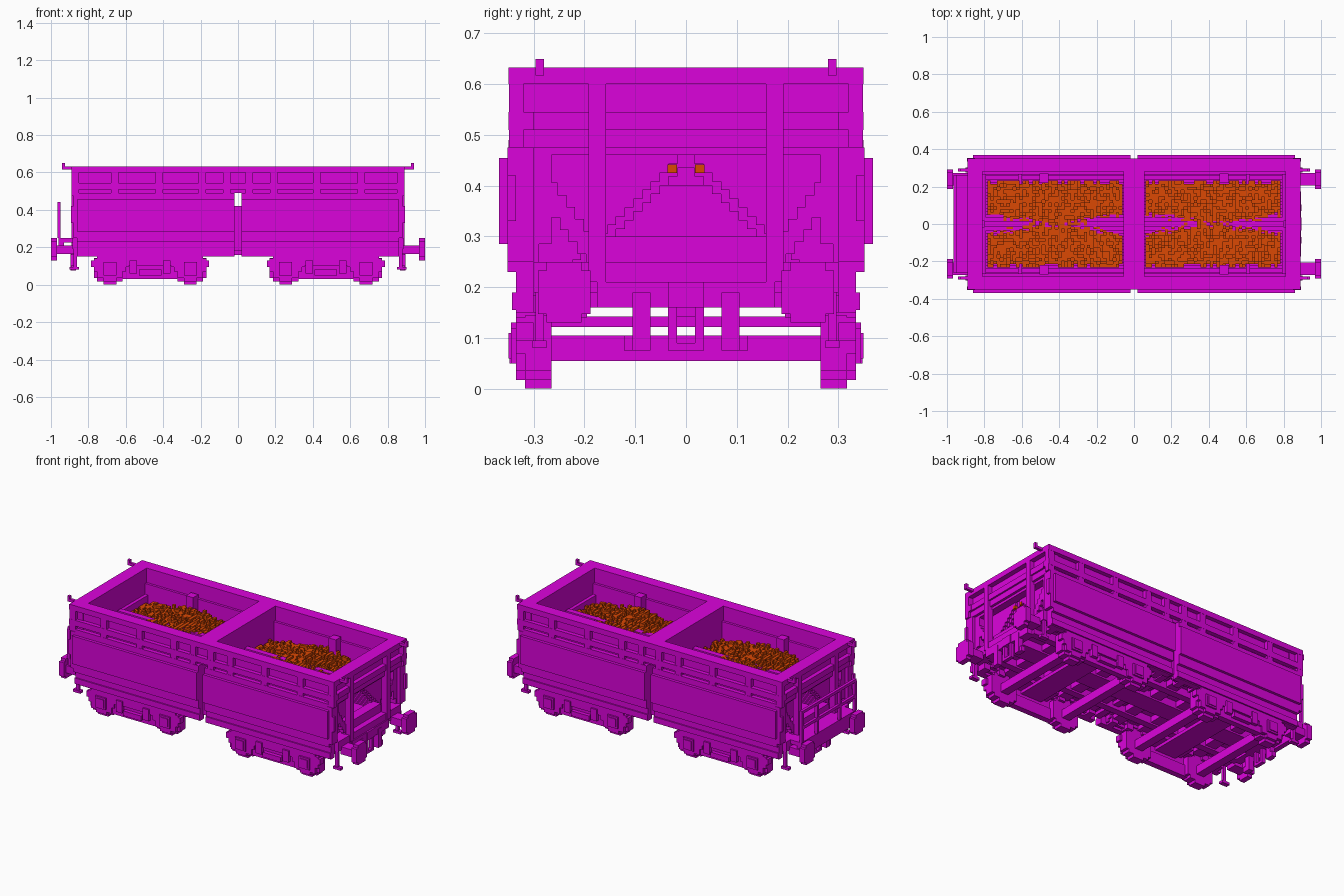
import bpy
import math
import random
from itertools import product

random.seed(4)
if "Cube" in bpy.data.objects:
    bpy.data.objects.remove(bpy.data.objects["Cube"], do_unlink=True)

STEP = 0.0172      # edge of the smallest block
RIM_TOP = 0.633
parts = {}


def material(name, colour):
    mat = bpy.data.materials.new(name)
    mat.use_nodes = True
    mat.diffuse_color = colour
    mat.node_tree.nodes["Principled BSDF"].inputs["Base Color"].default_value = colour
    return mat


paint = material("magenta_paint", (0.71, 0.001, 0.71, 1))
ore = material("orange_ore", (0.71, 0.065, 0.001, 1))


def box(name, x, y, z, flip=""):
    """Add a block to a part, with mirrored copies across the named axes."""
    verts, faces = parts.setdefault(name, ([], []))
    x_signs = (1, -1) if "x" in flip else (1,)
    y_signs = (1, -1) if "y" in flip else (1,)
    for sx, sy in product(x_signs, y_signs):
        xs, ys = sorted(sx * v for v in x), sorted(sy * v for v in y)
        base = len(verts)
        verts.extend(product(xs, ys, z))
        for face in ("0132", "4675", "0451", "2376", "0264", "1573"):
            faces.append([base + int(corner) for corner in face])


def around(centre, half):
    return (centre - half, centre + half)


def disc(name, axis, span, centre, height, radius, flip=""):
    """Stepped round disc made of stacked rows."""
    rows = round(2 * radius / STEP)
    thick = 2 * radius / rows
    for i in range(rows):
        low = -radius + i * thick
        half = math.sqrt(radius ** 2 - (low + thick / 2) ** 2)
        half = max(STEP, round(half / STEP) * STEP)
        level = (height + low, height + low + thick)
        across = around(centre, half)
        if axis == "x":
            box(name, span, across, level, flip)
        else:
            box(name, across, span, level, flip)


# Top rim, cross bar and end hooks
box("top_rim", x=(-.89, .89), y=(.28, .35), z=(.60, RIM_TOP), flip="y")
box("top_rim", x=(.81, .89), y=(-.28, .28), z=(.60, RIM_TOP), flip="x")
box("cross_bar", x=(-.055, .055), y=(-.28, .28), z=(.50, RIM_TOP))
box("rim_hook", x=(.89, .94), y=(.28, .297), z=(.617, RIM_TOP), flip="xy")
box("rim_hook", x=(.925, .94), y=(.28, .297), z=(RIM_TOP, .65), flip="xy")

# Upper side walls with ledge and ribs
box("upper_side", x=(-.86, .86), y=(.28, .325), z=(.545, .60), flip="y")
box("upper_side", x=(-.86, .86), y=(.265, .325), z=(.49, .545), flip="y")
box("side_ledge", x=(-.89, .89), y=(.30, .35), z=(.51, .545), flip="y")
for centre in (.06, .19, .42, .66, .87):
    box("side_rib", around(centre, .02), y=(.32, .349), z=(.545, .60), flip="xy")
    box("side_rib", around(centre, .02), y=(.32, .349), z=(.475, .51), flip="xy")

# Lower side doors, stepped inward towards the bottom
for inner, outer, bottom, top in (
    (.265, .35, .455, .49),
    (.265, .368, .285, .455),
    (.29, .352, .23, .285),
    (.30, .335, .15, .23),
):
    box("side_door", x=(.02, .86), y=(inner, outer), z=(bottom, top), flip="xy")
box("door_seam", x=(.02, .86), y=(.30, .343), z=(.155, .19), flip="xy")
for i in range(8):
    box("door_lug", around(.08 + i * .105, .02), y=(.25, .30), z=(.15, .185), flip="xy")

# Hopper ends above the ridge floor, bulkheads and filler between the bays
box("bulkhead", x=(.02, .055), y=(-.30, .30), z=(.20, .42), flip="x")
box("bulkhead", x=(.02, .055), y=(-.28, .28), z=(.42, .52), flip="x")
box("bay_filler", x=(-.02, .02), y=(-.31, .31), z=(.18, .42))
box("under_wall", x=(.60, .62), y=(-.27, .27), z=(.20, .40), flip="x")

# Gabled floor shell made of steps
for i in range(17):
    top = .49 - i * STEP
    strip = (i * STEP, (i + 1) * STEP)
    box("ridge_floor", x=(.05, .80), y=strip, z=(top - .055, top), flip="xy")
    if top < .475:
        box("hopper_end", x=(.79, .815), y=strip, z=(top - .03, .48), flip="xy")

# Upper end walls, bands and pillars
box("end_wall", x=(.81, .86), y=(-.33, .33), z=(.46, .60), flip="x")
box("end_band", x=(.86, .875), y=(-.335, .335), z=(.475, .51), flip="x")
box("end_band", x=(.86, .885), y=(-.35, .35), z=(.51, .545), flip="x")
box("end_pillar", x=(.855, .89), y=(.158, .192), z=(.21, .60), flip="xy")
box("end_floor", x=(.79, .85), y=(-.16, .16), z=(.21, .30), flip="x")
box("corner_post", x=(.85, .88), y=(.30, .352), z=(.25, .475), flip="xy")
box("corner_handle", x=(.88, .892), y=(.335, .352), z=(.33, .42), flip="xy")
for i in range(7):
    outer, top = .30 - i * STEP, .43 - i * .024
    box("end_brace", x=(.83, .86), y=(outer - .03, outer), z=(top - .045, top), flip="xy")

# Bay inner posts
box("inner_post", around(.48, .024), y=(.22, .27), z=(.40, .57), flip="xy")

# Underframe
box("end_beam", x=(.81, .885), y=(-.30, .30), z=(.19, .25), flip="x")
box("end_beam", x=(.84, .892), y=(-.175, .175), z=(.16, .21), flip="x")
box("centre_sill", x=(-.86, .86), y=(-.06, .06), z=(.16, .24))
box("frame_rail", x=(-.86, .86), y=(.15, .192), z=(.16, .22), flip="y")
for centre in (.10, .28, .47, .66):
    box("frame_tie", around(centre, .035), y=(-.30, .30), z=(.17, .21), flip="x")
box("floor_pan", x=(-.80, .80), y=(-.28, .28), z=(.205, .22))

# Bogies with wheels, axles and rounded side frames
for centre in (.255, .685):
    disc("wheel", "y", (.265, .317), centre, .09, .09, flip="xy")
    disc("axle_guard", "y", (.30, .335), centre, .105, .088, flip="xy")
    box("axle_guard", around(centre, .10), y=(.30, .335), z=(.095, .13), flip="xy")
    box("axle", around(centre, .025), y=(-.27, .27), z=(.055, .105), flip="x")
    box("axle_box", around(centre, .035), y=(.31, .345), z=(.05, .12), flip="xy")
    box("axle_cap", around(centre, .025), y=(.34, .35), z=(.06, .11), flip="xy")
box("bogie_frame", x=(.20, .74), y=(.30, .335), z=(.10, .15), flip="xy")
box("bogie_frame", x=(.30, .64), y=(.29, .325), z=(.03, .10), flip="xy")
box("bogie_spring", x=(.41, .53), y=(.32, .348), z=(.05, .08), flip="xy")
for shift in (-.09, .09):
    box("bogie_spring", around(.47 + shift, .02), y=(.32, .345), z=(.06, .13), flip="xy")
box("bogie_bolster", x=(.40, .54), y=(-.30, .30), z=(.122, .142), flip="x")
box("bogie_pivot", x=(.42, .52), y=(-.03, .03), z=(.14, .17), flip="x")
box("bogie_mount", x=(.36, .58), y=(.195, .30), z=(.14, .18), flip="xy")

# Buffers, coupler, hoses and corner steps
disc("buffer_head", "x", (.967, 1.0), .24, .19, .06, flip="xy")
box("buffer_stem", x=(.88, .97), y=(.205, .272), z=(.165, .21), flip="xy")
box("coupler", x=(.86, .896), y=(-.035, .035), z=(.16, .21), flip="x")
box("coupler_link", x=(.868, .89), y=(.018, .035), z=(.075, .165), flip="xy")
box("coupler_link", x=(.868, .89), y=(-.02, .02), z=(.075, .09), flip="x")
box("brake_hose", x=(.865, .895), y=(.07, .105), z=(.075, .19), flip="xy")
box("brake_hose", x=(.865, .89), y=(.105, .122), z=(.075, .105), flip="xy")
box("corner_step", x=(.862, .88), y=(.28, .297), z=(.08, .20), flip="xy")
box("corner_step", x=(.85, .90), y=(.275, .302), z=(.08, .095), flip="xy")

# Brakeman platform and handrail at one end only
box("platform", x=(-.96, -.86), y=(-.262, .262), z=(.225, .25))
box("platform", x=(-.96, -.93), y=(-.262, .262), z=(.165, .225))
for height in (.33, .425):
    box("handrail", x=(-.965, -.948), y=(-.262, .262), z=(height, height + STEP))
for across in (.10, .245):
    box("handrail", x=(-.965, -.948), y=(across, across + STEP), z=(.25, .43), flip="y")

# Ore heaps of loose blocks, lower towards the ends of each bay
COLUMNS, ROWS = 42, 27
for side, i, j in product((-1, 1), range(COLUMNS), range(ROWS)):
    along = .062 + i * STEP
    across = (j - ROWS / 2) * STEP
    spread = abs(i + .5 - COLUMNS / 2) / (COLUMNS / 2)
    edge = j in (0, ROWS - 1)
    if edge and random.random() < .3:
        continue
    level = .505 - .06 * spread + random.choice((-1, 0, 0, 1)) * STEP * .8
    x = sorted((side * along, side * (along + STEP)))
    ridge = .49 - abs(across + STEP / 2)
    if level > ridge:
        box("ore_heap", x, (across, across + STEP), (min(.44, ridge - .02), level))
box("ore_heap", x=(.79, .818), y=(.018, .036), z=(.425, .442), flip="xy")

# Turn the collected blocks into objects
for name, (verts, faces) in parts.items():
    mesh = bpy.data.meshes.new(name)
    mesh.from_pydata(verts, [], faces)
    mesh.materials.append(ore if name == "ore_heap" else paint)
    mesh.update()
    bpy.context.collection.objects.link(bpy.data.objects.new(name, mesh))
